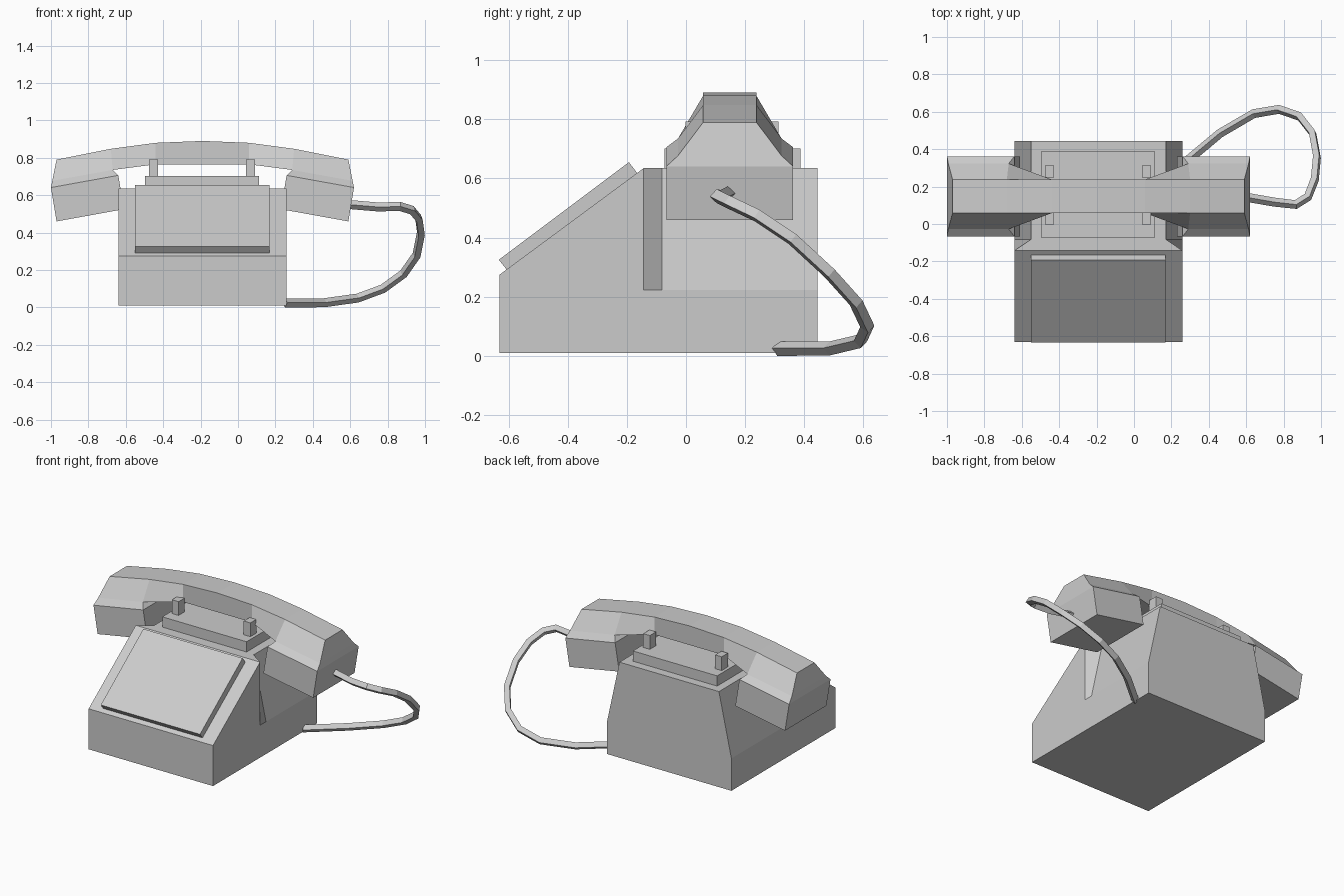
import bpy, bmesh

if "Cube" in bpy.data.objects:
    bpy.data.objects.remove(bpy.data.objects["Cube"])

CX, CY = -0.19, 0.148   # centre lines of the handset


def loft(name, rings):
    """Skin a closed solid through rings that have equal point counts."""
    bm = bmesh.new()
    vs = [[bm.verts.new(p) for p in r] for r in rings]
    n = len(rings[0])
    for a, b in zip(vs, vs[1:]):
        for i in range(n):
            j = (i + 1) % n
            bm.faces.new((a[i], a[j], b[j], b[i]))
    bm.faces.new(vs[0])
    bm.faces.new(vs[-1])
    bmesh.ops.recalc_face_normals(bm, faces=bm.faces)
    me = bpy.data.meshes.new(name)
    bm.to_mesh(me)
    bm.free()
    ob = bpy.data.objects.new(name, me)
    bpy.context.collection.objects.link(ob)
    return ob


def box(name, x0, x1, y0, y1, z0, z1):
    return loft(name, [[(x0, y0, z), (x1, y0, z), (x1, y1, z), (x0, y1, z)]
                       for z in (z0, z1)])


# Body: sloped front, sides lean inward behind the shoulder
def body_ring(y, top_half, top_z):
    half = [(0.45, 0.01), (0.45, 0.222), (top_half, top_z)]
    pts = half + [(-x, z) for x, z in reversed(half)]
    return [(CX + x, y, z) for x, z in pts]


loft("body", [body_ring(-0.63, 0.45, 0.275), body_ring(-0.143, 0.45, 0.635),
              body_ring(-0.082, 0.36, 0.635), body_ring(0.445, 0.36, 0.635)])

# Raised panel on the sloped front
panel = [(-0.633, 0.325), (-0.193, 0.655), (-0.165, 0.618), (-0.605, 0.29)]
loft("front_panel", [[(x, y, z) for y, z in panel] for x in (-0.55, 0.168)])

# Cradle plate and four prongs
box("cradle_plate", -0.497, 0.113, -0.073, 0.388, 0.63, 0.702)
for i, x in enumerate((-0.453, 0.067)):
    for j, y in enumerate((0.03, 0.28)):
        box(f"cradle_prong_{i}{j}", x - 0.024, x + 0.024,
            y - 0.032, y + 0.032, 0.695, 0.792)

# Handle: arched bar, (top s, top z, bottom s, bottom z, bottom half width)
half = [(0.0, 0.89, 0.0, 0.765, 0.09), (0.25, 0.88, 0.25, 0.765, 0.09),
        (0.49, 0.848, 0.48, 0.735, 0.175), (0.78, 0.79, 0.803, 0.677, 0.175)]


def handle_ring(sec, side):
    ts, tz, bs, bz, w = sec
    return [(CX + side * ts, CY - 0.09, tz), (CX + side * ts, CY + 0.09, tz),
            (CX + side * bs, CY + w, bz), (CX + side * bs, CY - w, bz)]


loft("handset_handle", [handle_ring(s, -1) for s in reversed(half)]
     + [handle_ring(s, 1) for s in half[1:]])

# Tilted ear and mouth pieces with a sloped shoulder
levels = [((0.42, 0.525), (0.78, 0.46), 0.214), ((0.45, 0.706), (0.81, 0.641), 0.214),
          ((0.48, 0.735), (0.803, 0.677), 0.175)]
for name, side in (("earpiece", -1), ("mouthpiece", 1)):
    loft(name, [[(CX + side * s, CY + k * w, z)
                 for (s, z), k in ((a, -1), (b, -1), (b, 1), (a, 1))]
                for a, b, w in levels])

# Cord: square section along a loop from mouthpiece to body
path = [(0.56, 0.15, 0.553), (0.75, 0.117, 0.537), (0.865, 0.104, 0.54),
        (0.93, 0.145, 0.52), (0.967, 0.24, 0.475), (0.978, 0.36, 0.395),
        (0.955, 0.485, 0.28), (0.885, 0.575, 0.18), (0.775, 0.613, 0.10),
        (0.64, 0.59, 0.05), (0.46, 0.485, 0.025), (0.25, 0.31, 0.024)]
cu = bpy.data.curves.new("cord", 'CURVE')
cu.dimensions = '3D'
cu.bevel_depth = 0.024
cu.bevel_resolution = 0
cu.use_fill_caps = True
sp = cu.splines.new('POLY')
sp.points.add(len(path) - 1)
for p, co in zip(sp.points, path):
    p.co = (*co, 1)
sp.use_smooth = False
bpy.context.collection.objects.link(bpy.data.objects.new("cord", cu))
